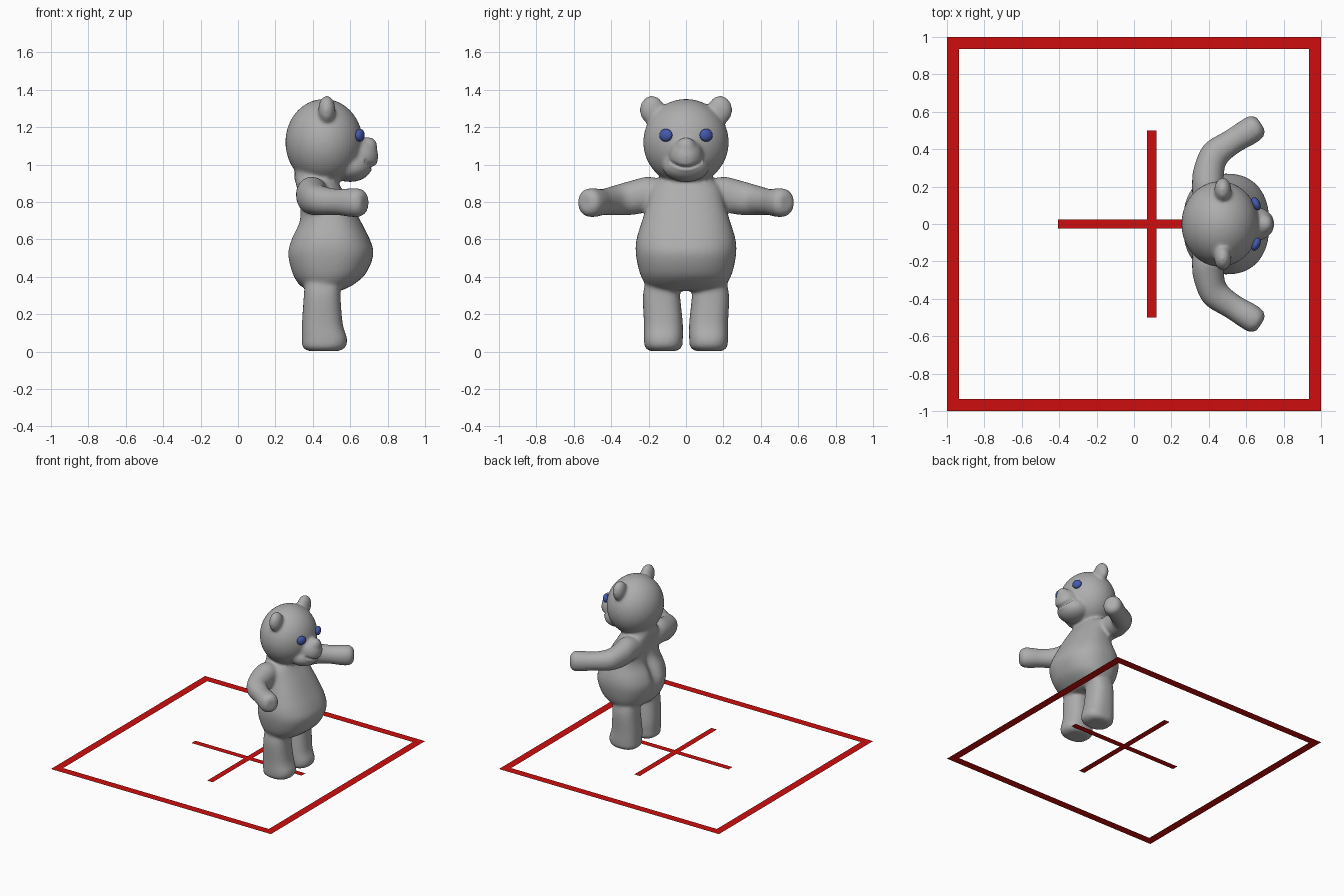
import bpy, bmesh, math
from mathutils import Vector, Matrix

if "Cube" in bpy.data.objects:
    bpy.data.objects.remove(bpy.data.objects["Cube"])


def material(name, rgb):
    m = bpy.data.materials.new(name)
    m.diffuse_color = (*rgb, 1)
    m.use_nodes = True
    m.node_tree.nodes["Principled BSDF"].inputs["Base Color"].default_value = m.diffuse_color
    return m


GREY = material("soft grey", (0.42, 0.42, 0.42))
BLUE = material("eye blue", (0.06, 0.10, 0.42))
RED = material("marker red", (0.62, 0.004, 0.004))


def make_object(name, bm, mat):
    bmesh.ops.recalc_face_normals(bm, faces=bm.faces)
    me = bpy.data.meshes.new(name)
    bm.to_mesh(me)
    bm.free()
    me.materials.append(mat)
    ob = bpy.data.objects.new(name, me)
    bpy.context.collection.objects.link(ob)
    return ob


def catmull(a, b, c, d, t):
    return 0.5 * (2 * b + (c - a) * t + (2 * a - 5 * b + 4 * c - d) * t * t
                  + (3 * b - a - 3 * c + d) * t ** 3)


def loft(bm, rings, power=2.0, sides=40, steps=6):
    """Closed smooth skin through rings of (centre, half axis u, half axis v)."""
    fine = []
    n = len(rings)
    for i in range(n - 1):
        q = [rings[max(0, min(n - 1, i + k))] for k in (-1, 0, 1, 2)]
        for s in range(steps):
            fine.append([catmull(*(r[j] for r in q), s / steps) for j in range(3)])
    fine.append(rings[-1])
    loops = []
    for c, u, v in fine:
        loop = []
        for k in range(sides):
            a = 2 * math.pi * k / sides
            p, q = math.cos(a), math.sin(a)
            p = math.copysign(abs(p) ** (2 / power), p)
            q = math.copysign(abs(q) ** (2 / power), q)
            loop.append(bm.verts.new(c + u * p + v * q))
        loops.append(loop)
    for a, b in zip(loops, loops[1:]):
        for k in range(sides):
            bm.faces.new((a[k], a[(k + 1) % sides], b[(k + 1) % sides], b[k]))
    bm.faces.new(loops[0][::-1])
    bm.faces.new(loops[-1])


def upright(z, x0, x1, y0, y1):
    return (Vector(((x0 + x1) / 2, (y0 + y1) / 2, z)),
            Vector(((x1 - x0) / 2, 0, 0)), Vector((0, (y1 - y0) / 2, 0)))


def ellipsoid(bm, centre, radii, turn=0):
    mat = (Matrix.Translation(centre) @ Matrix.Rotation(turn, 4, 'Z')
           @ Matrix.Diagonal((*radii, 1)))
    bmesh.ops.create_uvsphere(bm, u_segments=40, v_segments=24, radius=1, matrix=mat)


bm = bmesh.new()

# torso and neck
torso = [(.325, .38, .55, .17), (.36, .325, .62, .215), (.42, .285, .685, .247),
         (.52, .26, .724, .268), (.60, .278, .705, .265), (.70, .322, .655, .235),
         (.80, .322, .60, .205), (.88, .308, .55, .185), (.93, .302, .53, .14),
         (1.0, .31, .53, .12), (1.05, .33, .52, .11)]
loft(bm, [upright(z, a, b, -h, h) for z, a, b, h in torso], 2.35)

# legs, arms and ears, mirrored across y
leg = [(.003, .375, .54, .05, .195), (.025, .345, .575, .022, .22), (.07, .342, .583, .017, .225),
       (.15, .342, .56, .017, .225), (.30, .352, .548, .032, .23), (.40, .36, .55, .04, .21)]
arm = [(.40, .10, .83, .085, .085), (.395, .20, .84, .085, .095), (.40, .28, .825, .083, .093),
       (.435, .375, .81, .078, .08), (.53, .443, .80, .068, .07), (.61, .492, .797, .072, .077),
       (.655, .522, .797, .067, .073), (.678, .537, .797, .04, .045)]
for s in (1, -1):
    loft(bm, [upright(z, a, b, *sorted((s * c, s * d))) for z, a, b, c, d in leg], 2.5)
    pts = [Vector((x, s * y, z)) for x, y, z, _, _ in arm]
    rings = []
    for i, (x, y, z, w, h) in enumerate(arm):
        t = pts[min(i + 1, len(pts) - 1)] - pts[max(i - 1, 0)]
        side = Vector((t.y, -t.x, 0)).normalized()
        rings.append((pts[i], side * w, Vector((0, 0, h))))
    loft(bm, rings, 2.1)
    ellipsoid(bm, (.475, s * .182, 1.292), (.046, .066, .077))

# head, muzzle, jaw and nose
ellipsoid(bm, (.46, 0, 1.12), (.207, .229, .231))
ellipsoid(bm, (.645, 0, 1.045), (.106, .092, .10))
ellipsoid(bm, (.60, 0, .99), (.115, .125, .083))
ellipsoid(bm, (.70, 0, 1.095), (.045, .052, .053))

# fuse everything into one soft skin
body = make_object("bear_body", bm, GREY)
bpy.context.view_layer.objects.active = body
body.select_set(True)
fuse = body.modifiers.new("fuse", 'REMESH')
fuse.mode = 'VOXEL'
fuse.voxel_size = .0095
soften = body.modifiers.new("soften", 'SMOOTH')
soften.factor = .5
soften.iterations = 14
for name in ("fuse", "soften"):
    bpy.ops.object.modifier_apply(modifier=name)

# press in the smile and the groove down the back
for v in body.data.vertices:
    x, y, z = v.co
    if x > .62 and abs(y) < .085:
        d = abs(z - (.985 + 4.5 * y * y))
        if d < .014:
            v.co.x -= .018 * (1 - d / .014)
    if x < .42 and .36 < z < .92:
        fade = math.sin(math.pi * (z - .36) / .56)
        v.co.x += .04 * fade * math.exp(-(y / .05) ** 2) * min(1, (.42 - x) / .08)
body.data.polygons.foreach_set("use_smooth", [True] * len(body.data.polygons))
body.data.materials.clear()
body.data.materials.append(GREY)
for p in body.data.polygons:
    p.material_index = 0

# eyes
for s, name in ((1, "left_eye"), (-1, "right_eye")):
    bm = bmesh.new()
    ellipsoid(bm, (.652, s * .108, 1.157), (.022, .037, .034), s * math.radians(25))
    for f in bm.faces:
        f.smooth = True
    make_object(name, bm, BLUE)


# flat ground markings
def plate(bm, x0, x1, y0, y1):
    bm.faces.new([bm.verts.new((x, y, 0)) for x, y in ((x0, y0), (x1, y0), (x1, y1), (x0, y1))])


bm = bmesh.new()
outer, inner = ([bm.verts.new((r * x, r * y, 0)) for x, y in ((-1, -1), (1, -1), (1, 1), (-1, 1))]
                for r in (1, .935))
for k in range(4):
    j = (k + 1) % 4
    bm.faces.new((outer[k], outer[j], inner[j], inner[k]))
make_object("square_border", bm, RED)

bm = bmesh.new()
plate(bm, -.405, .07, -.025, .025)
plate(bm, .07, .12, -.5, .5)
plate(bm, .12, .595, -.025, .025)
make_object("centre_cross", bm, RED)
